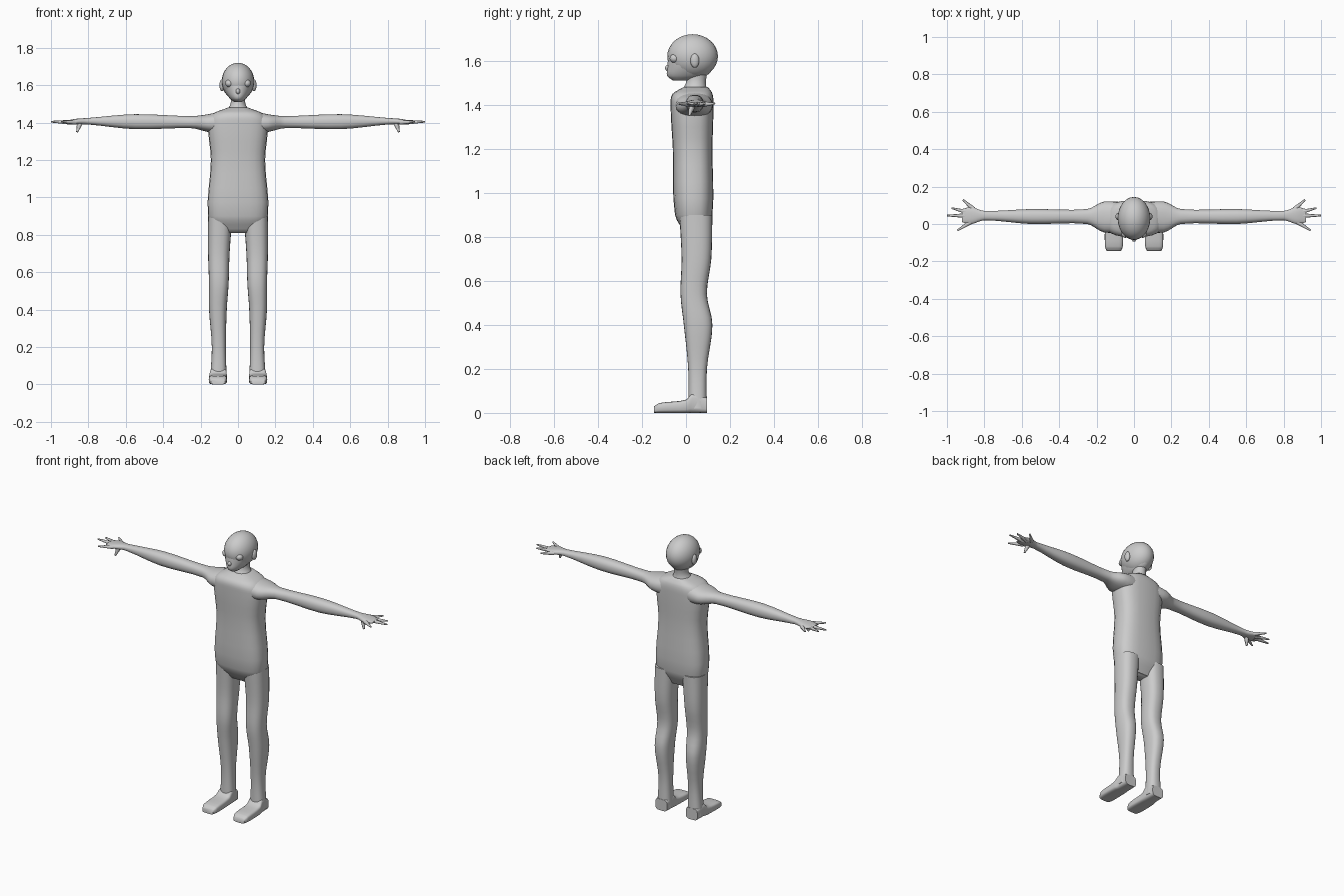
import bpy, bmesh, math
from mathutils import Vector

if "Cube" in bpy.data.objects:
    bpy.data.objects.remove(bpy.data.objects["Cube"])

X_AXIS, Y_AXIS, Z_AXIS = range(3)
GREY = (.6, .6, .6, 1)
skin = bpy.data.materials.new("plain_grey")
skin.use_nodes = True
skin.diffuse_color = GREY
skin.node_tree.nodes["Principled BSDF"].inputs["Base Color"].default_value = GREY


def finish(name, bm, mirror):
    """Turn a bmesh into a smooth shaded object, mirrored across x if wanted."""
    bmesh.ops.recalc_face_normals(bm, faces=bm.faces)
    mesh = bpy.data.meshes.new(name)
    bm.to_mesh(mesh)
    bm.free()
    mesh.materials.append(skin)
    part = bpy.data.objects.new(name, mesh)
    bpy.context.collection.objects.link(part)
    bpy.context.view_layer.objects.active = part
    part.select_set(True)
    bpy.ops.object.shade_smooth_by_angle(angle=math.radians(60))
    part.select_set(False)
    if mirror:
        part.modifiers.new("Mirror", "MIRROR").use_mirror_merge = False
    return part


def flow(sections, steps):
    """Fill in a smooth run of sections between the given ones."""
    last = len(sections) - 1

    def slope(i, column):
        before, after = sections[max(i - 1, 0)], sections[min(i + 1, last)]
        return (after[column] - before[column]) / (after[0] - before[0])

    for i in range(last):
        start, end = sections[i], sections[i + 1]
        gap = end[0] - start[0]
        for step in range(steps):
            f = step / steps
            ease = f * f * (3 - 2 * f)
            yield [a + (b - a) * ease
                   + gap * f * (1 - f) * ((1 - f) * slope(i, c) - f * slope(i + 1, c))
                   if c else a + gap * f
                   for c, (a, b) in enumerate(zip(start, end))]
    yield sections[last]


def loft(name, axis, sections, power=2, mirror=False, segments=24, steps=4):
    """Skin rounded sections (place, low u, high u, low v, high v) along an axis."""
    bm = bmesh.new()
    u, v = [i for i in range(3) if i != axis]
    rings = []
    for place, u_low, u_high, v_low, v_high in flow(sections, steps):
        ring = []
        for k in range(segments):
            angle = math.tau * k / segments
            c, s = [math.copysign(abs(w) ** (2 / power), w)
                    for w in (math.cos(angle), math.sin(angle))]
            point = Vector()
            point[axis] = place
            point[u] = (u_low + u_high + (u_high - u_low) * c) / 2
            point[v] = (v_low + v_high + (v_high - v_low) * s) / 2
            ring.append(bm.verts.new(point))
        rings.append(ring)
    for lower, upper in zip(rings, rings[1:]):
        for k in range(segments):
            bm.faces.new((lower[k - 1], lower[k], upper[k], upper[k - 1]))
    bm.faces.new(rings[0])
    bm.faces.new(rings[-1])
    return finish(name, bm, mirror)


def ball(name, centre, size, mirror=False):
    bm = bmesh.new()
    bmesh.ops.create_uvsphere(bm, u_segments=24, v_segments=16, radius=1)
    bmesh.ops.scale(bm, verts=bm.verts, vec=size)
    bmesh.ops.translate(bm, verts=bm.verts, vec=centre)
    return finish(name, bm, mirror)


def finger(name, start, tip, thickness):
    bm = bmesh.new()
    reach = tip - start
    bmesh.ops.create_cone(bm, cap_ends=True, segments=8, depth=reach.length,
                          radius1=thickness, radius2=thickness / 3)
    bm.transform(reach.to_track_quat("Z", "Y").to_matrix().to_4x4())
    bmesh.ops.translate(bm, verts=bm.verts, vec=(start + tip) / 2)
    return finish(name, bm, True)


# Torso running up into the neck
loft("torso", Z_AXIS, [
    (.81, -.1, .1, 0, .08), (.9, -.16, .16, -.05, .12),
    (1.2, -.145, .145, -.06, .12), (1.4, -.16, .16, -.07, .125),
    (1.45, -.13, .13, -.06, .12), (1.48, -.055, .055, -.01, .1)], power=2.8)
loft("neck", Z_AXIS, [
    (1.45, -.07, .07, -.03, .1), (1.5, -.04, .04, 0, .09), (1.56, -.04, .04, 0, .1)])

# Head: round skull, tapering jaw, small features
ball("skull", (0, .03, 1.62), (.087, .115, .1))
loft("jaw", Z_AXIS, [
    (1.51, -.02, .02, -.06, .02), (1.53, -.045, .045, -.085, .09),
    (1.57, -.07, .07, -.085, .125), (1.62, -.085, .085, -.08, .14)])
ball("nose", (0, -.08, 1.567), (.012, .015, .015))
ball("eyes", (.046, -.052, 1.61), (.022, .022, .02), mirror=True)
ball("ears", (.085, .04, 1.6), (.014, .02, .032), mirror=True)

# Arms from shoulder to palm, built level and raised to shoulder height
arm_height = 1.4
arms = loft("arms", X_AXIS, [
    (.03, -.04, .11, -.07, .075), (.16, -.045, .12, -.05, .045),
    (.25, 0, .08, -.03, .035), (.55, 0, .08, -.035, .045),
    (.8, .02, .07, -.01, .025), (.87, 0, .09, -.01, .02),
    (.92, .01, .08, 0, .01)], power=2.3, mirror=True)
arms.location.z = arm_height

# Fingers fan out from the wrist, thumbs point down
wrist = Vector((.82, .045, arm_height))
for name, x, y in (("little_fingers", .915, .13), ("ring_fingers", .975, .085),
                   ("middle_fingers", 1, .045), ("index_fingers", .945, -.035)):
    tip = Vector((x, y, arm_height + .005))
    finger(name, wrist.lerp(tip, .4), tip, .013)
finger("thumbs", Vector((.845, .03, arm_height)), Vector((.86, .015, 1.35)), .016)

# Legs with knee and calf, then feet
loft("legs", Z_AXIS, [
    (.02, .06, .15, .01, .095), (.2, .065, .14, .01, .095),
    (.4, .06, .155, -.01, .12), (.54, .05, .155, -.025, .095),
    (.7, .045, .16, -.02, .115), (.9, .03, .16, -.03, .12)], power=2.5, mirror=True)
loft("feet", Y_AXIS, [
    (-.145, .07, .145, 0, .03), (-.12, .06, .155, 0, .045),
    (0, .06, .155, 0, .06), (.03, .06, .15, 0, .09),
    (.095, .065, .145, 0, .07)], power=4, mirror=True)
